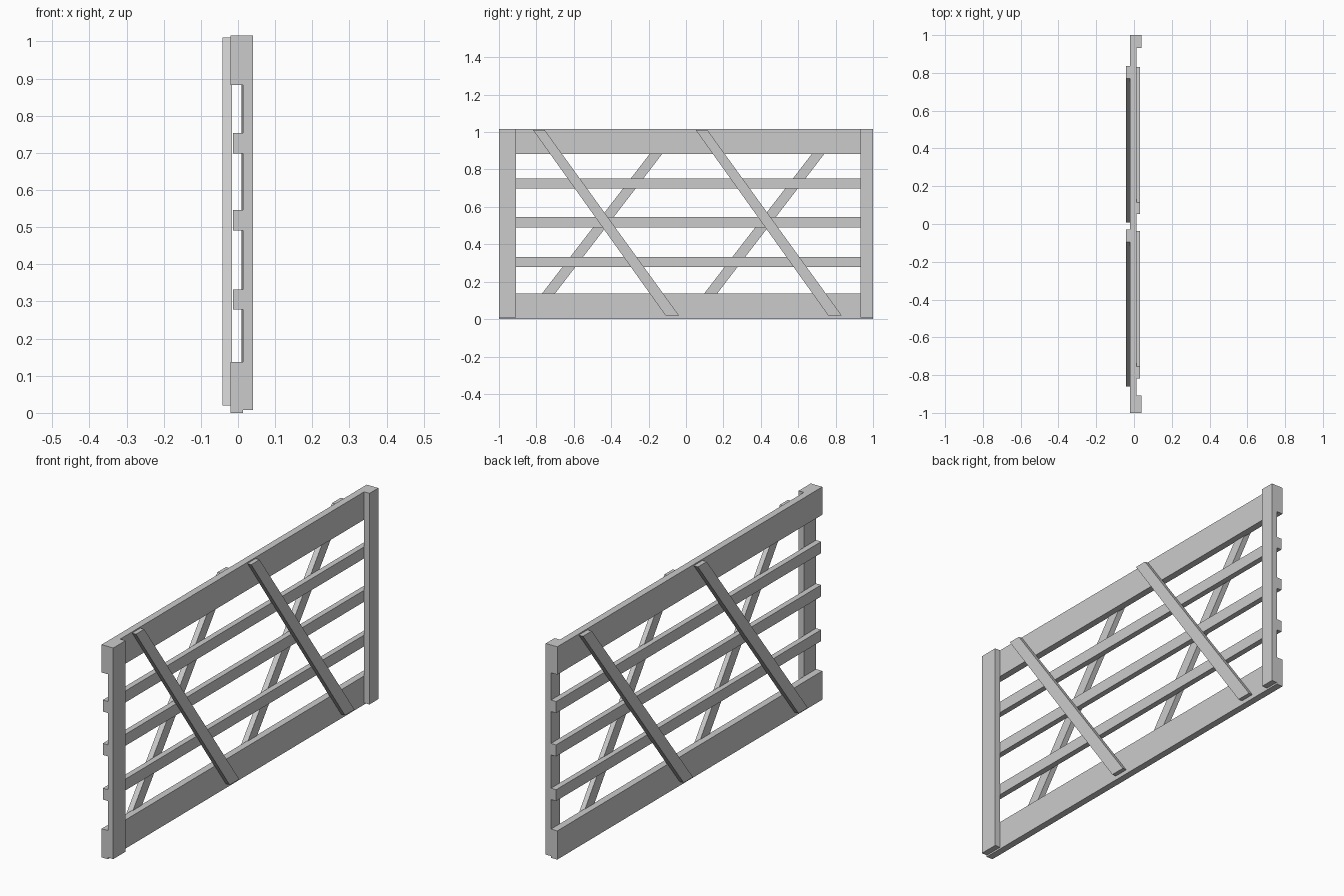
import bpy, bmesh

if "Cube" in bpy.data.objects:
    bpy.data.objects.remove(bpy.data.objects["Cube"])


def prism(name, profile, x0, x1):
    """Extrude a (y, z) outline along x."""
    bm = bmesh.new()
    face = bm.faces.new([bm.verts.new((x0, y, z)) for y, z in profile])
    ext = bmesh.ops.extrude_face_region(bm, geom=[face])
    moved = [g for g in ext["geom"] if isinstance(g, bmesh.types.BMVert)]
    bmesh.ops.translate(bm, verts=moved, vec=(x1 - x0, 0, 0))
    bmesh.ops.recalc_face_normals(bm, faces=bm.faces)
    mesh = bpy.data.meshes.new(name)
    bm.to_mesh(mesh)
    bm.free()
    obj = bpy.data.objects.new(name, mesh)
    bpy.context.collection.objects.link(obj)
    return obj


def board(name, y0, y1, z0, z1, x0, x1):
    return prism(name, [(y0, z0), (y1, z0), (y1, z1), (y0, z1)], x0, x1)


def brace(name, low, high, x0, x1):
    """Diagonal plank with level-cut ends; low and high are y spans."""
    zl, zh = 0.02, 1.01
    return prism(name, [(low[0], zl), (low[1], zl), (high[1], zh), (high[0], zh)], x0, x1)


# Wide top and bottom rails
board("bottom_rail", -1, 1, 0.0, 0.137, -0.02, 0.013)
board("top_rail", -1, 1, 0.883, 1.016, -0.02, 0.013)

# Thin horizontal slats
for i, (z0, z1) in enumerate([(0.278, 0.332), (0.491, 0.546), (0.698, 0.753)]):
    board(f"slat_{i + 1}", -1, 1, z0, z1, -0.014, 0.013)

# End posts on the +x face
board("wide_end_post", -1, -0.908, 0.008, 1.016, 0.013, 0.041)
board("narrow_end_post", 0.933, 1, 0.008, 1.016, 0.013, 0.041)

# Crossing diagonal braces, one pair per half, on opposite faces
for i, shift in enumerate((0.0, 0.87)):
    brace(f"right_brace_{i + 1}", (-0.11 + shift, -0.038 + shift),
          (-0.817 + shift, -0.755 + shift), 0.010, 0.033)
for i, shift in enumerate((0.0, 0.867)):
    brace(f"left_brace_{i + 1}", (-0.86 + shift, -0.79 + shift),
          (-0.096 + shift, -0.03 + shift), -0.042, -0.016)
